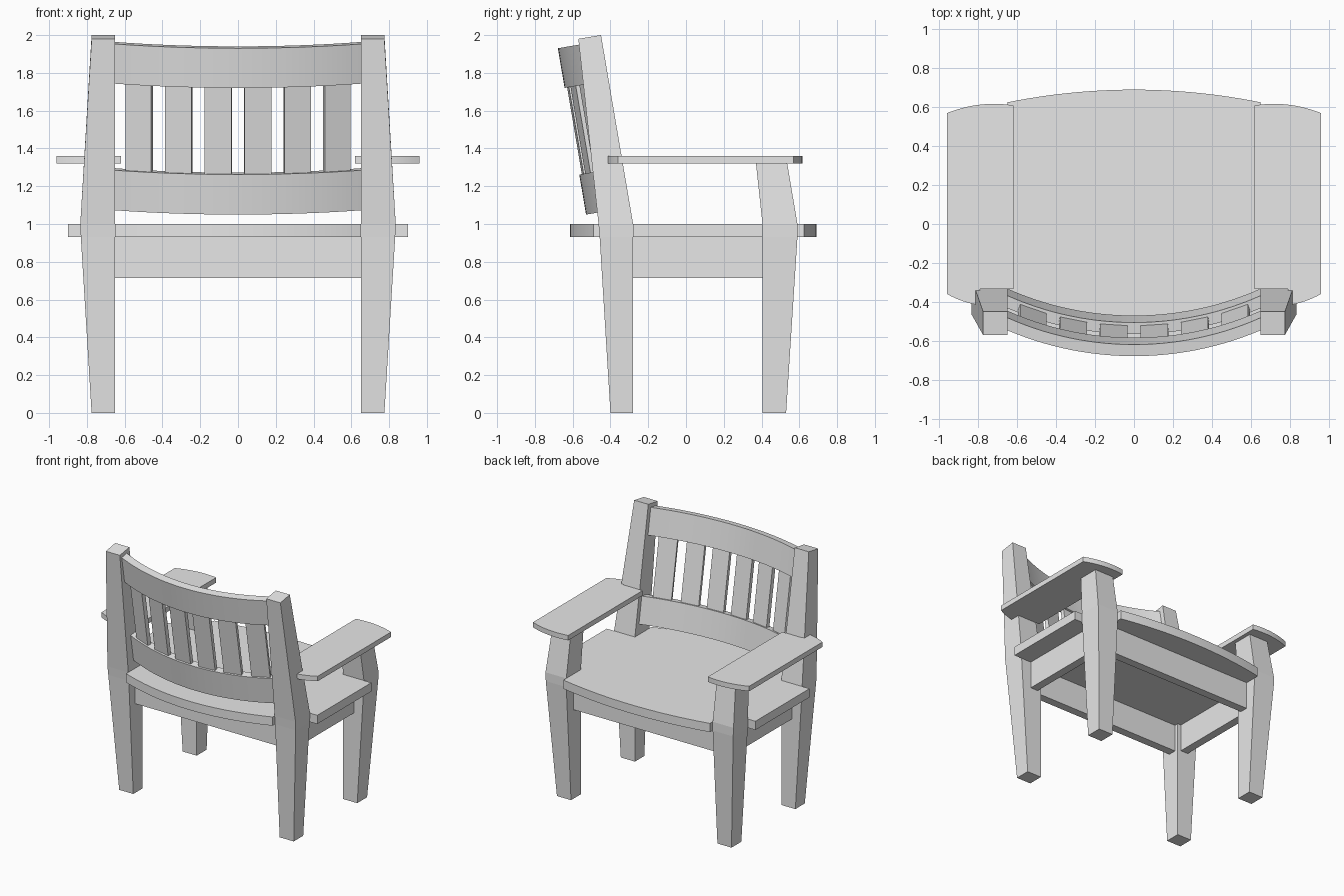
import bpy, bmesh, math
from mathutils import Matrix

if "Cube" in bpy.data.objects:
    bpy.data.objects.remove(bpy.data.objects["Cube"], do_unlink=True)

GREY = (0.8, 0.8, 0.8, 1)
grey = bpy.data.materials.new("plain_grey")
grey.use_nodes = True
grey.diffuse_color = GREY
grey.node_tree.nodes["Principled BSDF"].inputs["Base Color"].default_value = GREY

INNER = 0.65       # inner face of every leg
TILT = 0.168       # lean of the backrest
RADIUS = 1.58      # inner curve of the backrest
BACK_ORIGIN = (0, -0.47, 1.06)


def loft(name, rings, smooth=False):
    """Skin a stack of matching rings of points and cap both ends."""
    bm = bmesh.new()
    loops = [[bm.verts.new(p) for p in ring] for ring in rings]
    n = len(loops[0])
    for a, b in zip(loops, loops[1:]):
        for i in range(n):
            j = (i + 1) % n
            bm.faces.new((a[i], a[j], b[j], b[i]))
    bm.faces.new(loops[0][::-1])
    bm.faces.new(loops[-1])
    bmesh.ops.recalc_face_normals(bm, faces=bm.faces)
    mesh = bpy.data.meshes.new(name)
    bm.to_mesh(mesh)
    bm.free()
    mesh.materials.append(grey)
    obj = bpy.data.objects.new(name, mesh)
    bpy.context.collection.objects.link(obj)
    if smooth:
        bpy.ops.object.select_all(action='DESELECT')
        obj.select_set(True)
        bpy.context.view_layer.objects.active = obj
        bpy.ops.object.shade_smooth_by_angle(angle=math.radians(30))
    return obj


def prism(name, outline, low, high, smooth=False):
    return loft(name, [[(x, y, z) for x, y in outline] for z in (low, high)], smooth)


def box(name, x0, x1, y0, y1, z0, z1):
    return prism(name, [(x0, y0), (x1, y0), (x1, y1), (x0, y1)], z0, z1)


def span(a, b, steps):
    return [a + (b - a) * i / steps for i in range(steps + 1)]


def leg(name, side, sections):
    """Each section: outer x, back y, front y, back z, front z."""
    rings = []
    for out, back, front, zb, zf in sections:
        rings.append([(side * INNER, back, zb), (side * out, back, zb),
                      (side * out, front, zf), (side * INNER, front, zf)])
    loft(name, rings)


# Legs, arms and side rails
back_leg = [(0.775, -0.40, -0.28, 0, 0), (0.832, -0.457, -0.28, 0.93, 0.93),
            (0.835, -0.463, -0.28, 1, 1), (0.775, -0.57, -0.45, 1.98, 2)]
front_leg = [(0.775, 0.405, 0.53, 0, 0), (0.832, 0.405, 0.59, 0.93, 0.93),
             (0.835, 0.405, 0.59, 1, 1), (0.815, 0.37, 0.535, 1.325, 1.325)]
arm = [(x, 0.617 - 0.82 * (x - 0.72) ** 2) for x in span(0.62, 0.96, 12)]
arm += [(x, -0.42 + 1.24 * (x - 0.74) ** 2) for x in span(0.96, 0.79, 8)]
arm += [(0.79, -0.335), (0.62, -0.335)]

for label, side in (("left", 1), ("right", -1)):
    leg("back_leg_" + label, side, back_leg)
    leg("front_leg_" + label, side, front_leg)
    prism("arm_" + label, [(side * x, y) for x, y in arm], 1.32, 1.36, True)
    box("side_rail_" + label, side * 0.68, side * 0.745, -0.30, 0.42, 0.715, 0.93)

# Rails under the seat
box("front_rail", -INNER, INNER, 0.435, 0.50, 0.715, 0.93)
box("back_rail", -INNER, INNER, -0.375, -0.31, 0.715, 0.93)

# Seat with bowed ends, notched around the legs
seat = [(x, 0.69 - 0.065 * (x / INNER) ** 2) for x in span(-INNER, INNER, 24)]
seat += [(INNER, 0.405), (0.9, 0.405), (0.9, -0.28), (INNER, -0.28)]
seat += [(x, -0.615 + 0.125 * (x / INNER) ** 2) for x in span(INNER, -INNER, 24)]
seat += [(-INNER, -0.28), (-0.9, -0.28), (-0.9, 0.405), (-INNER, 0.405)]
prism("seat", seat, 0.93, 1.0, True)


# Backrest, made upright and then leaned back
def arc(depth, x):
    return RADIUS - math.sqrt((RADIUS + depth) ** 2 - x * x)


def lean(obj):
    obj.location = BACK_ORIGIN
    obj.rotation_euler.x = TILT


bow = [(x, arc(0, x)) for x in span(-INNER, INNER, 28)]
bow += [(x, arc(0.06, x)) for x in span(INNER, -INNER, 28)]
for name, low, high in (("lower_back_rail", 0, 0.215), ("upper_back_rail", 0.68, 0.893)):
    lean(prism(name, bow, low, high, True))

for i in range(6):
    x = (i - 2.5) * 0.209
    slat = box("back_slat_%d" % (i + 1), -0.071, 0.071, -0.015, 0.015, 0.2, 0.7)
    turn = Matrix.Rotation(math.asin(x / RADIUS), 4, 'Z')
    slat.data.transform(Matrix.Translation((x, arc(0.03, x), 0)) @ turn)
    lean(slat)
